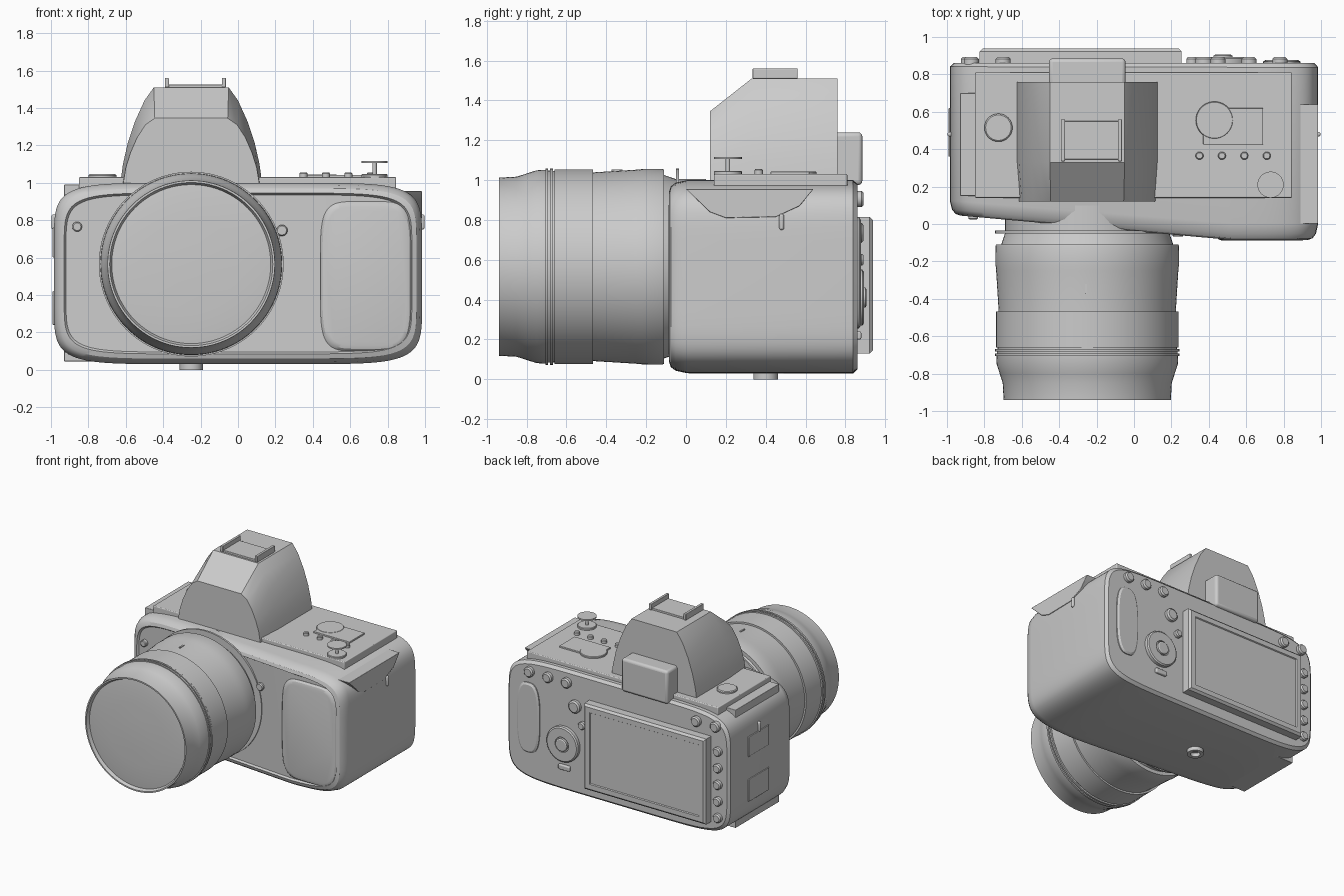
import bpy, bmesh, math
from mathutils import Vector


def finish(name, bm, bevel=0.0):
    bmesh.ops.recalc_face_normals(bm, faces=bm.faces)
    me = bpy.data.meshes.new(name)
    bm.to_mesh(me)
    bm.free()
    ob = bpy.data.objects.new(name, me)
    bpy.context.collection.objects.link(ob)
    if bevel:
        mod = ob.modifiers.new("bevel", 'BEVEL')
        mod.width, mod.segments = bevel, 3
    return ob


def loft_bm(rings):
    bm = bmesh.new()
    loops = [[bm.verts.new(p) for p in ring] for ring in rings]
    for a, b in zip(loops, loops[1:]):
        for i in range(len(a)):
            j = (i + 1) % len(a)
            bm.faces.new((a[i], a[j], b[j], b[i]))
    bm.faces.new(loops[0])
    bm.faces.new(loops[-1])
    return bm


def loft(name, rings, bevel=0.0):
    return finish(name, loft_bm(rings), bevel)


def box(name, lo, hi, bevel=0.0):
    ring = lambda z: [(lo[0], lo[1], z), (hi[0], lo[1], z), (hi[0], hi[1], z), (lo[0], hi[1], z)]
    return loft(name, [ring(lo[2]), ring(hi[2])], bevel)


def turned(name, profile, c, axis='y', sides=32):
    """Revolve (position, radius) pairs round an axis through c (the other two coordinates)."""
    rings = []
    for p, r in profile:
        ring = []
        for i in range(sides):
            t = 2 * math.pi * i / sides
            u, v = c[0] + r * math.cos(t), c[1] + r * math.sin(t)
            ring.append({'x': (p, u, v), 'y': (u, p, v), 'z': (u, v, p)}[axis])
        rings.append(ring)
    return loft(name, rings)


def squircle(cx, cz, hw, hh, n, y, count=96):
    """Superellipse outline in the xz plane."""
    pts = []
    for i in range(count):
        t = 2 * math.pi * (i + 0.5) / count
        c, s = math.cos(t), math.sin(t)
        pts.append((cx + hw * math.copysign(abs(c) ** (2 / n), c), y,
                    cz + hh * math.copysign(abs(s) ** (2 / n), s)))
    return pts


# Body: rounded shell whose front face is slanted towards the grip
BACK = 0.86
GRIP_X = 0.52
shell = [(0.02, 0.86), (0.0, 0.84), (0.0, 0.08), (0.012, 0.03), (0.03, 0.008),
         (0.055, 0.0), (0.065, 0.015)]
bm = loft_bm([squircle(0, 0.515, 0.985 - d, 0.485 - d, 7, y) for d, y in shell])
bmesh.ops.bisect_plane(bm, geom=bm.verts[:] + bm.edges[:] + bm.faces[:],
                       plane_co=(GRIP_X, 0, 0), plane_no=(1, 0, 0))
for v in bm.verts:
    k = min(1, max(0, (v.co.x + 0.985) / (GRIP_X + 0.985)))
    v.co.y += (0.05 - 0.135 * k) * (BACK - v.co.y) / BACK
finish("body", bm)

# Front grip pad
loft("front_grip", [squircle(0.685, 0.5, 0.245 - d, 0.4 - d, 5, y)
                    for d, y in ((0, 0.05), (0, -0.07), (0.012, -0.083), (0.03, -0.088))])

# Top plate and left side plate with port doors
box("top_plate", (-0.85, 0.14, 0.95), (0.845, 0.81, 1.03), 0.006)
box("side_plate", (-0.93, 0.15, 0.045), (-0.7, 0.7, 0.99), 0.004)
for i, (z0, z1) in enumerate(((0.24, 0.42), (0.6, 0.76))):
    box(f"port_door_{i + 1}", (-0.991, 0.36, z0), (-0.9, 0.62, z1), 0.004)

# Right shoulder plate and strap lugs
side = [(0.0, 0.955), (0.64, 0.955), (0.57, 0.87), (0.45, 0.815), (0.2, 0.81), (0.12, 0.84)]
loft("shoulder_plate", [[(x, y, z) for y, z in side] for x in (0.85, 0.985)], 0.004)
for label, s in (("left", -1), ("right", 1)):
    box(f"strap_lug_{label}", (min(s * 0.95, s * 0.998), 0.468, 0.75),
        (max(s * 0.95, s * 0.998), 0.492, 0.83), 0.01)

# Viewfinder hump: curved sides with a sloping front
tall = [(0.38, 0.99), (0.365, 1.1), (0.34, 1.21), (0.3, 1.33), (0.25, 1.44), (0.2, 1.51)]
low = [(0.365, 0.99), (0.35, 1.08), (0.325, 1.16), (0.29, 1.24), (0.245, 1.31), (0.195, 1.345)]
rings = []
for half, y in ((low, 0.12), (tall, 0.33), (tall, 0.76)):
    rings.append([(-0.25 + x, y, z) for x, z in half] +
                 [(-0.25 - x, y, z) for x, z in reversed(half)])
loft("viewfinder_hump", rings)
box("eyepiece", (-0.455, 0.72, 0.975), (-0.045, 0.885, 1.24), 0.02)

# Accessory shoe
box("shoe_base", (-0.385, 0.345, 1.5), (-0.07, 0.55, 1.525), 0.003)
for label, x in (("left", -0.38), ("right", -0.075)):
    box(f"shoe_rail_{label}", (x - 0.011, 0.335, 1.51), (x + 0.011, 0.56, 1.56), 0.004)

# Lens barrel, turned round the optical axis
AXIS = (-0.25, 0.565)
turned("lens_barrel", [
    (0.1, 0.44), (-0.035, 0.44), (-0.035, 0.494), (-0.05, 0.494), (-0.05, 0.44), (-0.11, 0.46),
    (-0.11, 0.488), (-0.12, 0.491), (-0.22, 0.49), (-0.25, 0.487), (-0.46, 0.474),
    (-0.468, 0.474), (-0.468, 0.488), (-0.66, 0.488), (-0.66, 0.48), (-0.668, 0.48),
    (-0.668, 0.494), (-0.682, 0.494), (-0.682, 0.482), (-0.692, 0.482), (-0.692, 0.494),
    (-0.706, 0.494), (-0.706, 0.486), (-0.75, 0.484), (-0.8, 0.468), (-0.85, 0.452),
    (-0.94, 0.447), (-0.94, 0.436), (-0.915, 0.425), (-0.922, 0.36), (-0.926, 0.25),
    (-0.93, 0.12), (-0.931, 0.04)], AXIS, sides=96)
box("lens_index_mark", (-0.262, -0.375, 1.02), (-0.25, -0.32, 1.052))

# Small controls on the front face
turned("front_lamp", [(0.1, 0.026), (0.03, 0.026), (0.025, 0.02)], (-0.86, 0.765))
turned("lens_release", [(0.0, 0.03), (-0.06, 0.03), (-0.068, 0.024)], (0.235, 0.745))

# Top display, dials and buttons
box("top_display", (0.37, 0.425, 1.0), (0.69, 0.62, 1.042), 0.003)
turned("display_dial", [(1.0, 0.1), (1.04, 0.1), (1.044, 0.096)], (0.43, 0.555), 'z', 48)
turned("left_dial", [(1.0, 0.075), (1.04, 0.075), (1.046, 0.068)], (-0.725, 0.515), 'z', 48)
turned("right_dial", [(1.0, 0.07), (1.042, 0.07), (1.046, 0.066), (1.046, 0.012),
                      (1.105, 0.012), (1.105, 0.07), (1.116, 0.07)], (0.73, 0.21), 'z', 48)
for i in range(4):
    turned(f"top_button_{i + 1}", [(1.0, 0.021), (1.05, 0.021), (1.056, 0.016)],
           (0.35 + 0.12 * i, 0.365), 'z', 24)

# Rear screen with a shallow sunken display
frame = [(0.84, 0), (0.922, 0), (0.938, 0.016), (0.938, 0.055), (0.93, 0.06)]
loft("rear_screen", [[(-0.825 + d, y, 0.13 + d), (0.255 - d, y, 0.13 + d),
                      (0.255 - d, y, 0.815 - d), (-0.825 + d, y, 0.815 - d)] for y, d in frame])

# Rear buttons: column left of the screen, top row and small ones by the pad
spots = [(-0.89, 0.18 + 0.133 * i, 0.035) for i in range(5)]
spots += [(x, 0.905, 0.04) for x in (-0.87, -0.7, 0.45, 0.615, 0.78)]
spots += [(0.375, 0.735, 0.05), (0.31, 0.6, 0.03)]
for i, (x, z, r) in enumerate(spots):
    turned(f"rear_button_{i + 1}", [(0.82, r), (0.882, r), (0.892, r * 0.75)], (x, z), sides=24)

# Direction pad, small switch and thumb rest
turned("direction_pad", [(0.83, 0.14), (0.885, 0.14), (0.893, 0.13), (0.893, 0.06),
                         (0.883, 0.058), (0.883, 0.05), (0.9, 0.05), (0.905, 0.042)],
       (0.476, 0.41), sides=48)
box("rear_switch", (0.42, 0.84, 0.2), (0.52, 0.88, 0.24), 0.008)
loft("thumb_rest", [squircle(0.79, 0.535, 0.1 - d, 0.28 - d, 3, y, 48)
                    for d, y in ((0, 0.83), (0, 0.868), (0.015, 0.878))])

# Tripod socket under the body
turned("tripod_socket", [(0.06, 0.062), (0.0, 0.062), (0.0, 0.036), (0.04, 0.036)],
       (-0.25, 0.4), 'z')

# Smooth shading with sharp edges kept
for ob in bpy.context.scene.objects:
    ob.select_set(True)
    bpy.context.view_layer.objects.active = ob
bpy.ops.object.shade_smooth_by_angle(angle=math.radians(30))
